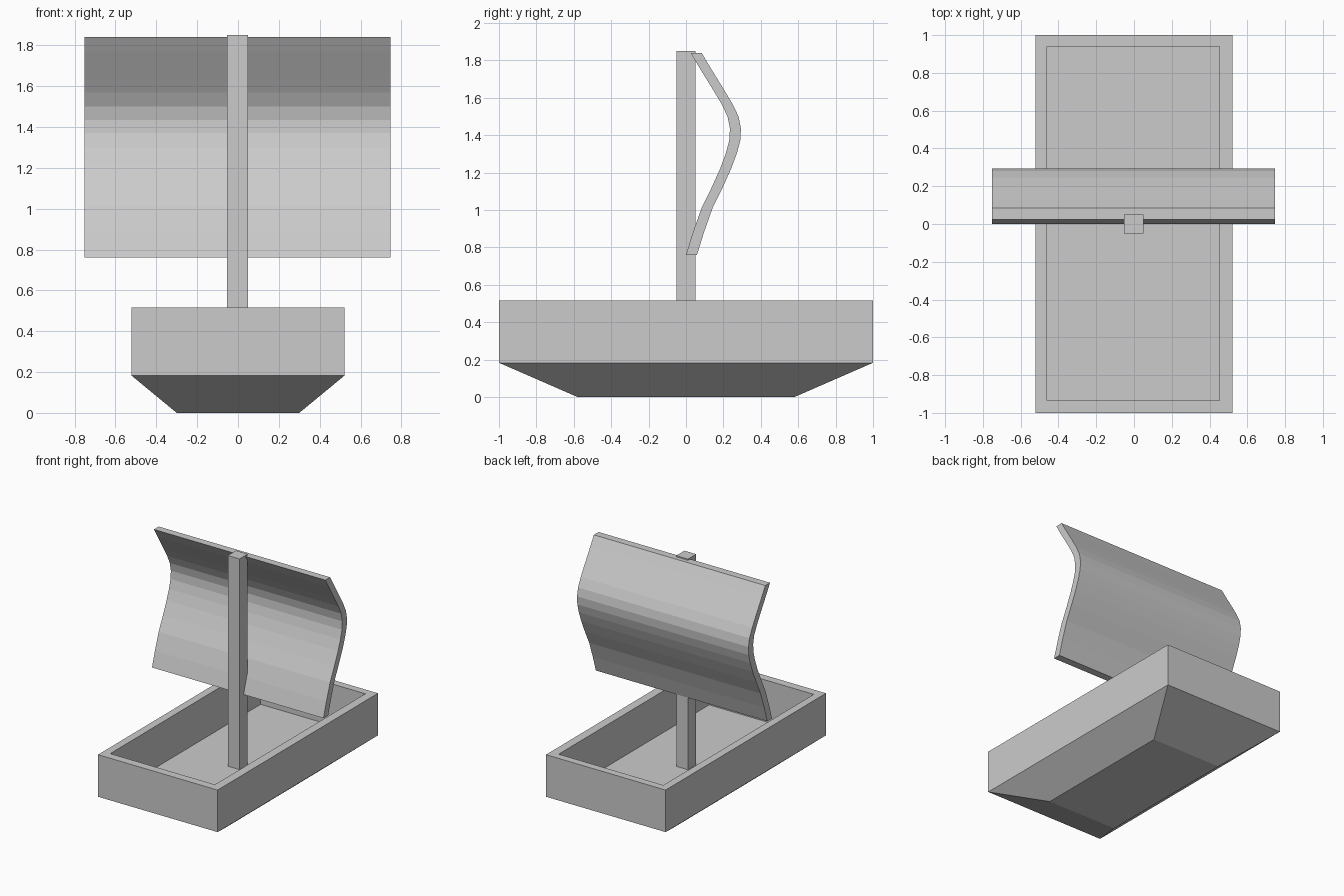
import bpy
import bmesh

cube = bpy.data.objects.get("Cube")
if cube:
    bpy.data.objects.remove(cube, do_unlink=True)

# One plain grey for the whole boat
grey = bpy.data.materials.new("plain_grey")
grey.use_nodes = True
colour = (0.6, 0.6, 0.6, 1)
grey.diffuse_color = colour
grey.node_tree.nodes["Principled BSDF"].inputs["Base Color"].default_value = colour


def loft(name, rings):
    """Skin a series of matching closed rings and cap both ends."""
    bm = bmesh.new()
    loops = [[bm.verts.new(p) for p in ring] for ring in rings]
    count = len(loops[0])
    for a, b in zip(loops, loops[1:]):
        for i in range(count):
            j = (i + 1) % count
            bm.faces.new((a[i], a[j], b[j], b[i]))
    bm.faces.new(loops[0][::-1])
    bm.faces.new(loops[-1])
    bmesh.ops.recalc_face_normals(bm, faces=bm.faces)
    mesh = bpy.data.meshes.new(name)
    bm.to_mesh(mesh)
    bm.free()
    mesh.materials.append(grey)
    obj = bpy.data.objects.new(name, mesh)
    bpy.context.collection.objects.link(obj)
    return obj


def rectangle(half_x, half_y, z, cx=0.0, cy=0.0):
    return [(cx + sx * half_x, cy + sy * half_y, z)
            for sx, sy in ((-1, -1), (1, -1), (1, 1), (-1, 1))]


RIM, FLOOR, CHINE = 0.515, 0.187, 0.183

# Hull: tapered bottom, straight sides, rim and sunken deck
loft("hull", [
    rectangle(0.30, 0.58, 0),
    rectangle(0.522, 1.0, CHINE),
    rectangle(0.522, 1.0, RIM),
    rectangle(0.457, 0.938, RIM, -0.004, 0.003),
    rectangle(0.457, 0.938, FLOOR, -0.004, 0.003),
])

# Square mast standing on the deck
loft("mast", [rectangle(0.051, 0.051, z, -0.002) for z in (FLOOR - 0.002, 1.85)])

# Billowing sail: front profile (y, z), shifted back for its thickness
profile = [(0.0, 0.76), (0.037, 0.88), (0.083, 1.01), (0.137, 1.12),
           (0.182, 1.22), (0.212, 1.30), (0.231, 1.37), (0.235, 1.435),
           (0.222, 1.50), (0.188, 1.57), (0.146, 1.64), (0.066, 1.77),
           (0.025, 1.84)]
THICKNESS = 0.059
LEFT, RIGHT = 0.746, -0.751
loft("sail", [
    [(RIGHT, y, z), (LEFT, y, z), (LEFT, y + THICKNESS, z), (RIGHT, y + THICKNESS, z)]
    for y, z in profile
])
